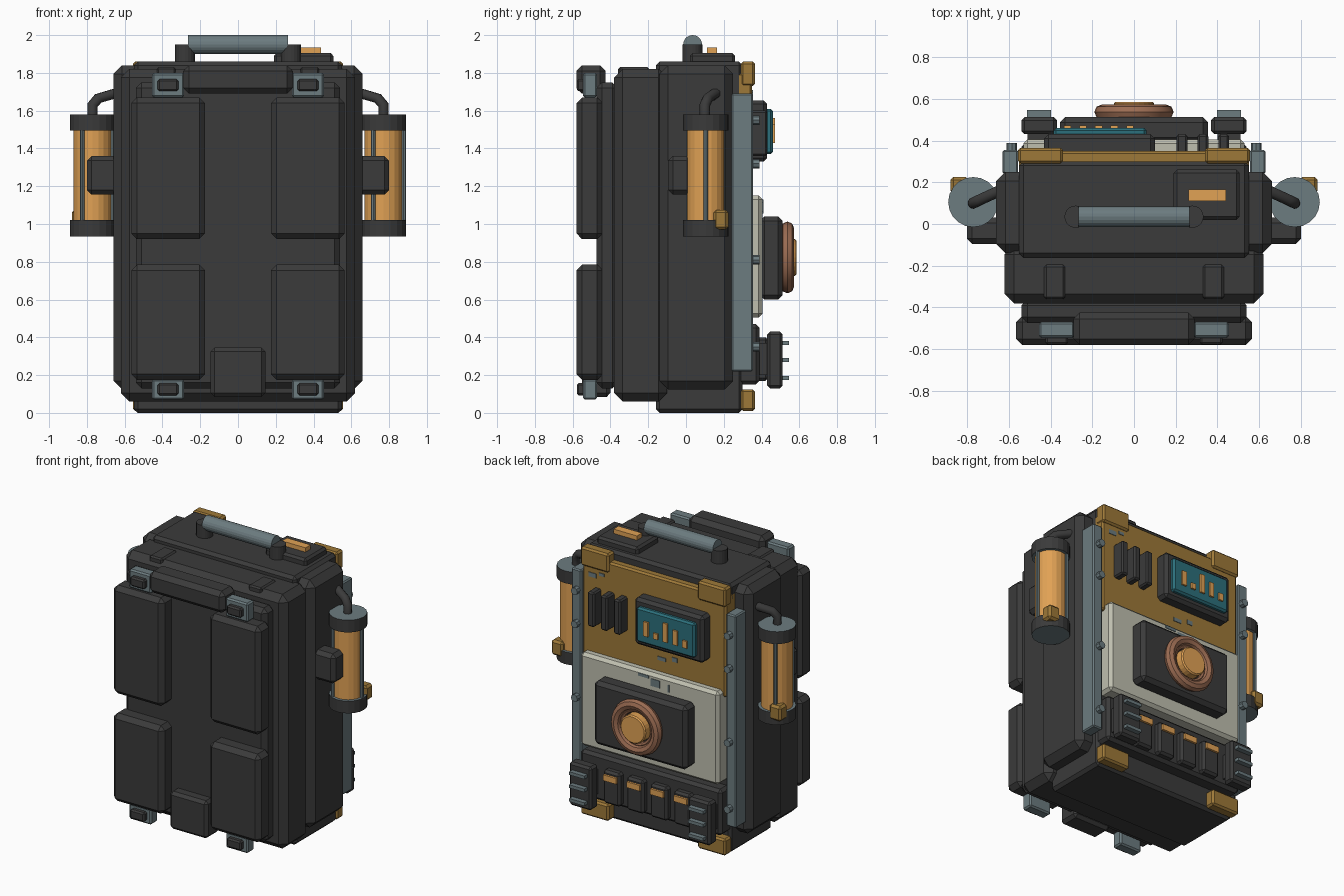
import bpy, math
from mathutils import Vector

cube = bpy.data.objects.get("Cube")
if cube:
    bpy.data.objects.remove(cube, do_unlink=True)


def material(name, r, g, b):
    m = bpy.data.materials.new(name)
    m.use_nodes = True
    m.diffuse_color = (r, g, b, 1)
    m.node_tree.nodes["Principled BSDF"].inputs["Base Color"].default_value = (r, g, b, 1)
    return m


DARK = material("charcoal", .043, .043, .043)
GREY = material("steel_grey", .15, .2, .215)
OCHRE = material("ochre", .34, .19, .04)
GOLD = material("amber", .75, .36, .09)
COPPER = material("copper", .33, .15, .085)
TEAL = material("teal", .025, .16, .2)
CREAM = material("cream", .52, .52, .43)


def finish(ob, name, mat, bevel=0):
    ob.name = name
    ob.data.materials.append(mat)
    if bevel:
        mod = ob.modifiers.new("bevel", 'BEVEL')
        mod.width = bevel
        mod.segments = 1
        mod.limit_method = 'ANGLE'
    return ob


def box(name, x, y, z, mat, bevel=0.0):
    """Box from (min, max) ranges."""
    bpy.ops.mesh.primitive_cube_add(size=1)
    ob = bpy.context.object
    for v in ob.data.vertices:
        v.co = [(r[0] + r[1]) / 2 + c * (r[1] - r[0]) for c, r in zip(v.co, (x, y, z))]
    return finish(ob, name, mat, bevel)


def pair(name, x, y, z, mat, bevel=0.0):
    """The same box on both sides of x = 0."""
    box(name + "_left", x, y, z, mat, bevel)
    box(name + "_right", (-x[1], -x[0]), y, z, mat, bevel)


def rod(name, a, b, r, mat, sides=20, bevel=0.0):
    """Cylinder from point a to point b."""
    a, b = Vector(a), Vector(b)
    d = b - a
    bpy.ops.mesh.primitive_cylinder_add(vertices=sides, radius=r, depth=d.length, location=(a + b) / 2,
                                        rotation=d.to_track_quat('Z', 'Y').to_euler())
    return finish(bpy.context.object, name, mat, bevel)


def ring(name, y, z, major, minor, mat):
    bpy.ops.mesh.primitive_torus_add(major_segments=28, minor_segments=8, major_radius=major,
                                     minor_radius=minor, location=(0, y, z), rotation=(math.pi / 2, 0, 0))
    finish(bpy.context.object, name, mat)
    bpy.ops.object.shade_smooth_by_angle()


# Shell of the pack
box("core", (-.55, .55), (-.16, .3), (0, 1.86), DARK, .02)
box("main_body", (-.66, .66), (-.14, .25), (.125, 1.84), DARK, .045)
box("front_body", (-.62, .62), (-.38, -.1), (.06, 1.82), DARK, .045)
box("back_padding", (-.54, .54), (-.475, -.36), (.13, 1.75), DARK, .03)

# Cushions, straps and buckles on the front
pair("upper_cushion", (.175, .565), (-.58, -.44), (.92, 1.67), DARK, .03)
pair("lower_cushion", (.175, .565), (-.58, -.44), (.175, .785), DARK, .03)
box("top_pad", (-.29, .29), (-.58, -.425), (1.69, 1.84), DARK, .03)
box("lumbar_pad", (-.145, .145), (-.55, -.4), (.085, .345), DARK, .02)
pair("top_strap", (.33, .43), (-.36, -.195), (1.76, 1.83), DARK, .01)
for name, z0, z1 in (("upper", 1.67, 1.8), ("lower", .07, .18)):
    pair(name + "_buckle", (.285, .455), (-.545, -.47), (z0, z1), GREY, .01)
    mid = (z0 + z1) / 2
    pair(name + "_buckle_tongue", (.315, .425), (-.578, -.5), (mid - .032, mid + .032), DARK, .01)

# Carry handle and top switch
rod("handle_grip", (-.265, .035, 1.95), (.265, .035, 1.95), .05, GREY)
for s in (-1, 1):
    rod("handle_post", (s * .28, .035, 1.83), (s * .28, .035, 1.95), .053, DARK)
box("switch_base", (.19, .505), (.02, .26), (1.84, 1.905), DARK, .015)
box("switch_light", (.26, .44), (.11, .165), (1.9, 1.935), GOLD)

# Rear panels, rails and rivets
box("upper_panel", (-.55, .55), (.24, .35), (1.1, 1.8), OCHRE, .012)
box("lower_panel", (-.53, .53), (.24, .405), (.505, 1.15), CREAM, .02)
pair("side_rail", (.555, .63), (.24, .355), (.22, 1.69), GREY, .008)
for s in (-1, 1):
    for z in (.35, .81, 1.32, 1.55):
        rod("rivet", (s * .585, .35, z), (s * .585, .388, z), .025, GREY, 8)
pair("top_corner_guard", (.34, .555), (.29, .365), (1.73, 1.86), OCHRE, .012)
pair("bottom_corner_guard", (.34, .555), (.29, .365), (.01, .125), OCHRE, .012)

# Display with bar chart
box("display_frame", (-.43, .1), (.33, .43), (1.33, 1.655), DARK, .02)
box("display_screen", (-.385, .06), (.42, .46), (1.37, 1.61), TEAL, .012)
for i, h in enumerate((.05, .1, .13, .04, .1)):
    x = -.318 + i * .0745
    box("display_bar", (x - .017, x + .017), (.45, .472), (1.43, 1.43 + h), GOLD)

# Vents beside the display
for x in (.23, .33, .43):
    box("vent", (x - .026, x + .026), (.34, .43), (1.36, 1.6), DARK, .01)

# Reactor dial
box("dial_housing", (-.355, .355), (.39, .512), (.6, 1.04), DARK, .025)
ring("dial_outer_ring", .537, .823, .155, .035, COPPER)
ring("dial_inner_ring", .53, .823, .118, .017, COPPER)
rod("dial_core", (0, .5, .823), (0, .585, .823), .097, GOLD, 24, .008)

# Lower belt with pouches and finned end blocks
box("belt", (-.54, .54), (.24, .39), (.15, .47), DARK, .02)
for i in range(4):
    x = -.27 + i * .18
    box("pouch", (x - .065, x + .065), (.36, .435), (.17, .4), DARK, .015)
    box("pouch_clip", (x - .05, x + .05), (.42, .45), (.335, .375), GOLD)
pair("belt_block", (.37, .54), (.43, .512), (.13, .43), DARK, .015)
pair("belt_block_mount", (.4, .51), (.36, .44), (.2, .37), DARK)
for z in (.185, .28, .37):
    pair("belt_fin", (.397, .513), (.5, .545), (z - .011, z + .011), GREY)

# Canisters on both sides
CY = .105
for s, side in ((1, "left"), (-1, "right")):
    cx = s * .77
    rod("canister_tube_" + side, (cx, CY, 1), (cx, CY, 1.51), .1, GOLD)
    for z in (.935, 1.495):
        cap = rod("canister_cap_" + side, (cx, CY, z), (cx, CY, z + .085), .12, DARK)
        cap.data.materials.append(GREY)
        for f in cap.data.polygons:
            if abs(f.normal.z) > .9:
                f.material_index = 1
    for k in range(3):
        a = k * math.tau / 3
        x, y = cx + .107 * math.cos(a), CY + .107 * math.sin(a)
        rod("canister_rod", (x, y, 1), (x, y, 1.51), .012, GREY, 8)

    # Hose from the cap into the body
    curve = bpy.data.curves.new("hose", 'CURVE')
    curve.dimensions = '3D'
    curve.bevel_depth = .028
    curve.bevel_resolution = 2
    curve.use_fill_caps = True
    path = ((.77, .1, 1.56), (.77, .1, 1.63), (.74, .115, 1.665), (.62, .17, 1.7))
    spline = curve.splines.new('POLY')
    spline.points.add(len(path) - 1)
    for p, (x, y, z) in zip(spline.points, path):
        p.co = (s * x, y, z, 1)
    hose = bpy.data.objects.new("hose_" + side, curve)
    bpy.context.collection.objects.link(hose)
    curve.materials.append(DARK)
pair("canister_bracket", (.62, .8), (-.095, .03), (1.155, 1.36), DARK, .025)
pair("canister_valve", (.79, .88), (.145, .225), (.97, 1.075), OCHRE, .015)

# Worn paint chips on the rear panels
for x, z, w, h in ((.47, 1.68, .06, .03), (.4, 1.7, .04, .02), (-.06, 1.24, .06, .025), (-.16, 1.26, .04, .03)):
    box("upper_chip", (x - w / 2, x + w / 2), (.348, .354), (z - h / 2, z + h / 2), GREY)
for x, z, w, h in ((-.05, 1.09, .07, .05), (.04, 1.12, .08, .02), (-.15, 1.08, .012, .05)):
    box("lower_chip", (x - w / 2, x + w / 2), (.403, .409), (z - h / 2, z + h / 2), GREY)
